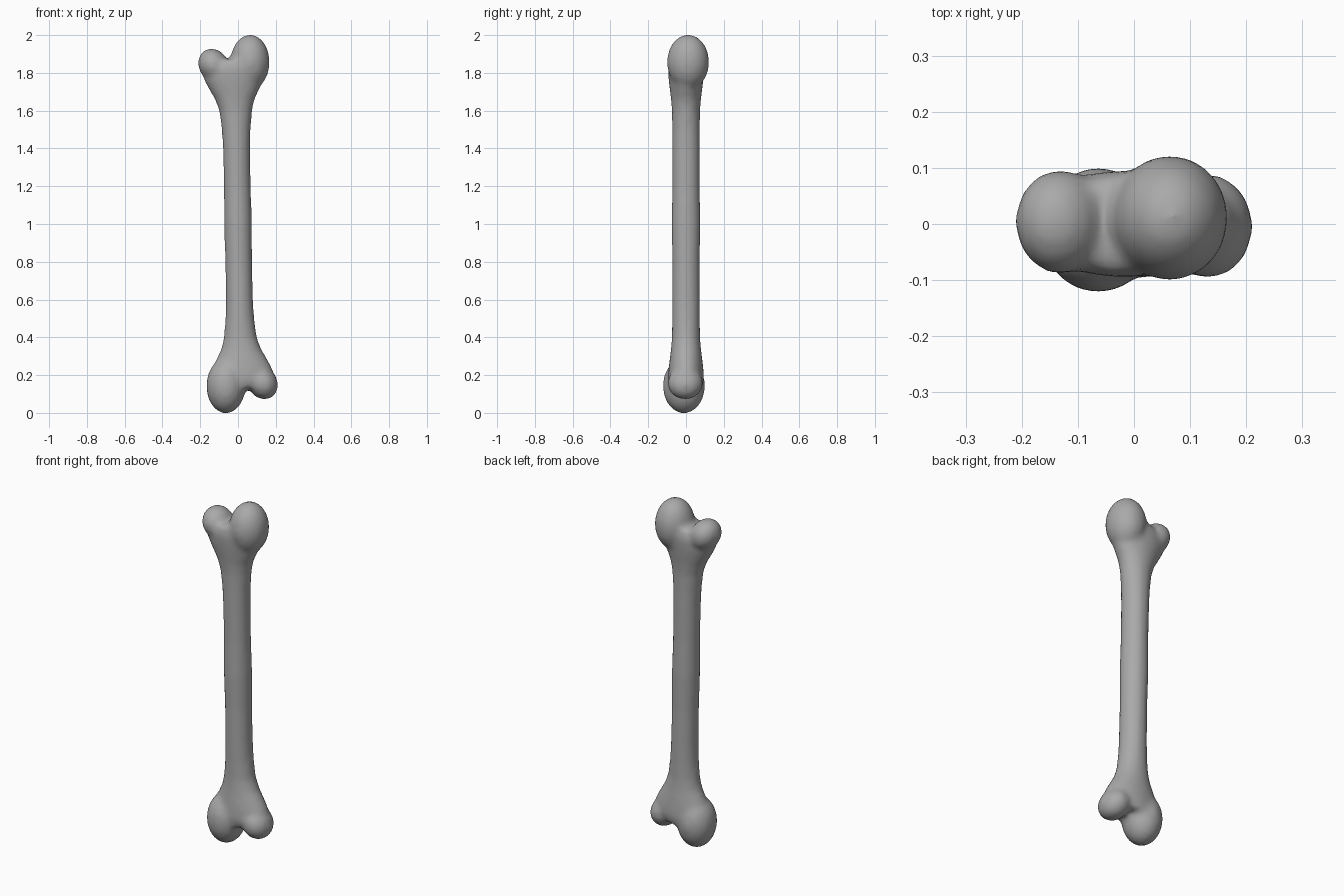
import bpy, bmesh
from math import cos, sin, pi
from mathutils import Matrix, Vector

cube = bpy.data.objects.get("Cube")
if cube:
    bpy.data.objects.remove(cube, do_unlink=True)

SIDES = 24
bone_grey = bpy.data.materials.new("bone_grey")
bone_grey.use_nodes = True
colour = (0.4, 0.4, 0.4, 1)
bone_grey.diffuse_color = colour
bone_grey.node_tree.nodes["Principled BSDF"].inputs["Base Color"].default_value = colour

# Upper half outline: height, left edge, right edge, half depth
UPPER = [(1.0, -.074, .074, .077), (1.2, -.075, .068, .073), (1.4, -.08, .065, .074),
         (1.5, -.086, .067, .074), (1.6, -.1, .075, .075), (1.66, -.122, .088, .08),
         (1.71, -.152, .112, .086), (1.76, -.18, .135, .092), (1.82, -.195, .155, .096),
         (1.87, -.13, .12, .085)]
# The lower end is the upper end turned through the middle point
LOWER = [(2 - z, -right, -left, depth) for z, left, right, depth in UPPER[:0:-1]]

bm = bmesh.new()


def ring(z, left, right, depth):
    mid, half = (left + right) / 2, (right - left) / 2
    return [bm.verts.new((mid + half * cos(2 * pi * i / SIDES),
                          depth * sin(2 * pi * i / SIDES), z)) for i in range(SIDES)]


# Shaft flaring into both ends
rings = [ring(*row) for row in LOWER + UPPER]
for low, high in zip(rings, rings[1:]):
    for i in range(SIDES):
        j = (i + 1) % SIDES
        bm.faces.new((low[i], low[j], high[j], high[i]))
bm.faces.new(rings[0][::-1])
bm.faces.new(rings[-1])


# Rounded knuckles, one large and one small at each end
def knuckle(centre, size, tilt):
    for sign in (1, -1):
        middle = Vector((0, 0, 1))
        place = middle + sign * (Vector(centre) - middle)
        matrix = (Matrix.Translation(place) @ Matrix.Rotation(tilt, 4, 'Y')
                  @ Matrix.Diagonal((*size, 1)))
        bmesh.ops.create_uvsphere(bm, u_segments=24, v_segments=16, radius=1, matrix=matrix)


knuckle((.064, .011, 1.857), (.104, .112, .146), 0)
knuckle((-.131, .004, 1.842), (.078, .094, .09), -.5)

bmesh.ops.recalc_face_normals(bm, faces=bm.faces)
mesh = bpy.data.meshes.new("bone")
bm.to_mesh(mesh)
bm.free()
bone = bpy.data.objects.new("bone", mesh)
bpy.context.collection.objects.link(bone)
mesh.materials.append(bone_grey)

# Fuse the shapes and soften the joins
fuse = bone.modifiers.new("fuse", 'REMESH')
fuse.mode = 'VOXEL'
fuse.voxel_size = 0.014
fuse.use_smooth_shade = True
soften = bone.modifiers.new("soften", 'SMOOTH')
soften.factor = 0.5
soften.iterations = 8

bpy.context.view_layer.objects.active = bone
bone.select_set(True)
for name in ("fuse", "soften"):
    bpy.ops.object.modifier_apply(modifier=name)
bpy.ops.object.shade_smooth()
